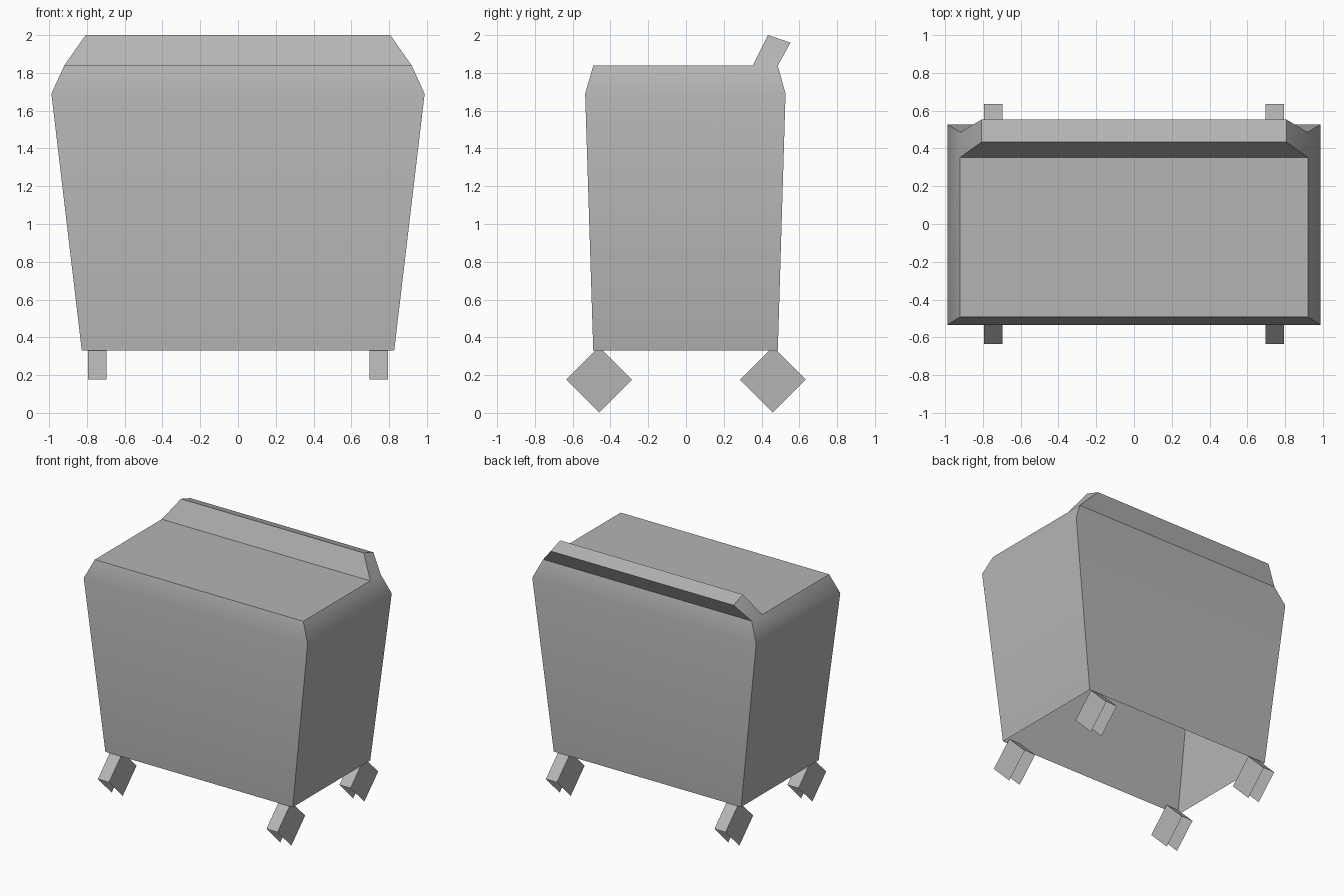
import bpy, bmesh, math

if "Cube" in bpy.data.objects:
    bpy.data.objects.remove(bpy.data.objects["Cube"])

grey = bpy.data.materials.new("mid_grey")
grey.diffuse_color = (0.46, 0.46, 0.46, 1)
grey.use_nodes = True
grey.node_tree.nodes["Principled BSDF"].inputs["Base Color"].default_value = grey.diffuse_color


def finish(bm, name):
    """Turn a bmesh into a named grey object."""
    me = bpy.data.meshes.new(name)
    bm.to_mesh(me)
    bm.free()
    me.materials.append(grey)
    ob = bpy.data.objects.new(name, me)
    bpy.context.collection.objects.link(ob)
    return ob


def ring(bm, hx, y0, y1, z0, z1):
    """Four corners: front edge at y0/z0, back edge at y1/z1."""
    return [bm.verts.new(p) for p in
            ((-hx, y0, z0), (hx, y0, z0), (hx, y1, z1), (-hx, y1, z1))]


def bridge(bm, a, b):
    """Join two four-corner rings with side faces."""
    for i in range(4):
        j = (i + 1) % 4
        bm.faces.new((a[i], a[j], b[j], b[i]))


# Body shell, open underneath
bm = bmesh.new()
base = ring(bm, 0.827, -0.491, 0.486, 0.33, 0.33)
waist = ring(bm, 0.988, -0.534, 0.527, 1.69, 1.69)
fl, fr, br, bl = ring(bm, 0.92, -0.491, 0.486, 1.838, 1.838)
ml, mr = [bm.verts.new((x, 0.353, 1.838)) for x in (-0.92, 0.92)]
bridge(bm, base, waist)
w = waist
for face in ((w[0], w[1], fr, fl), (w[1], w[2], br, mr, fr),
             (w[2], w[3], bl, br), (w[3], w[0], fl, ml, bl),
             (fl, fr, mr, ml)):
    bm.faces.new(face)

# Raised ridge leaning back along the rear edge
top = ring(bm, 0.807, 0.434, 0.553, 2.0, 1.96)
bridge(bm, [ml, mr, br, bl], top)
bm.faces.new(top)
body = finish(bm, "bin_body")
bpy.ops.object.select_all(action='DESELECT')
body.select_set(True)
bpy.context.view_layer.objects.active = body
bpy.ops.object.shade_smooth_by_angle(angle=math.radians(40))

# Diamond wheels: two end caps and the two upper faces, open below
bm = bmesh.new()
R, CY, CZ = 0.174, -0.46, 0.176
inner, outer = [[bm.verts.new((x, CY + R * dy, CZ + R * dz))
                 for dy, dz in ((-1, 0), (0, 1), (1, 0), (0, -1))]
                for x in (0.695, 0.793)]
bm.faces.new(inner)
bm.faces.new(outer[::-1])
for i in range(2):
    bm.faces.new((inner[i], outer[i], outer[i + 1], inner[i + 1]))
wheels = finish(bm, "wheels")
mirror = wheels.modifiers.new("four_corners", 'MIRROR')
mirror.use_axis = (True, True, False)
